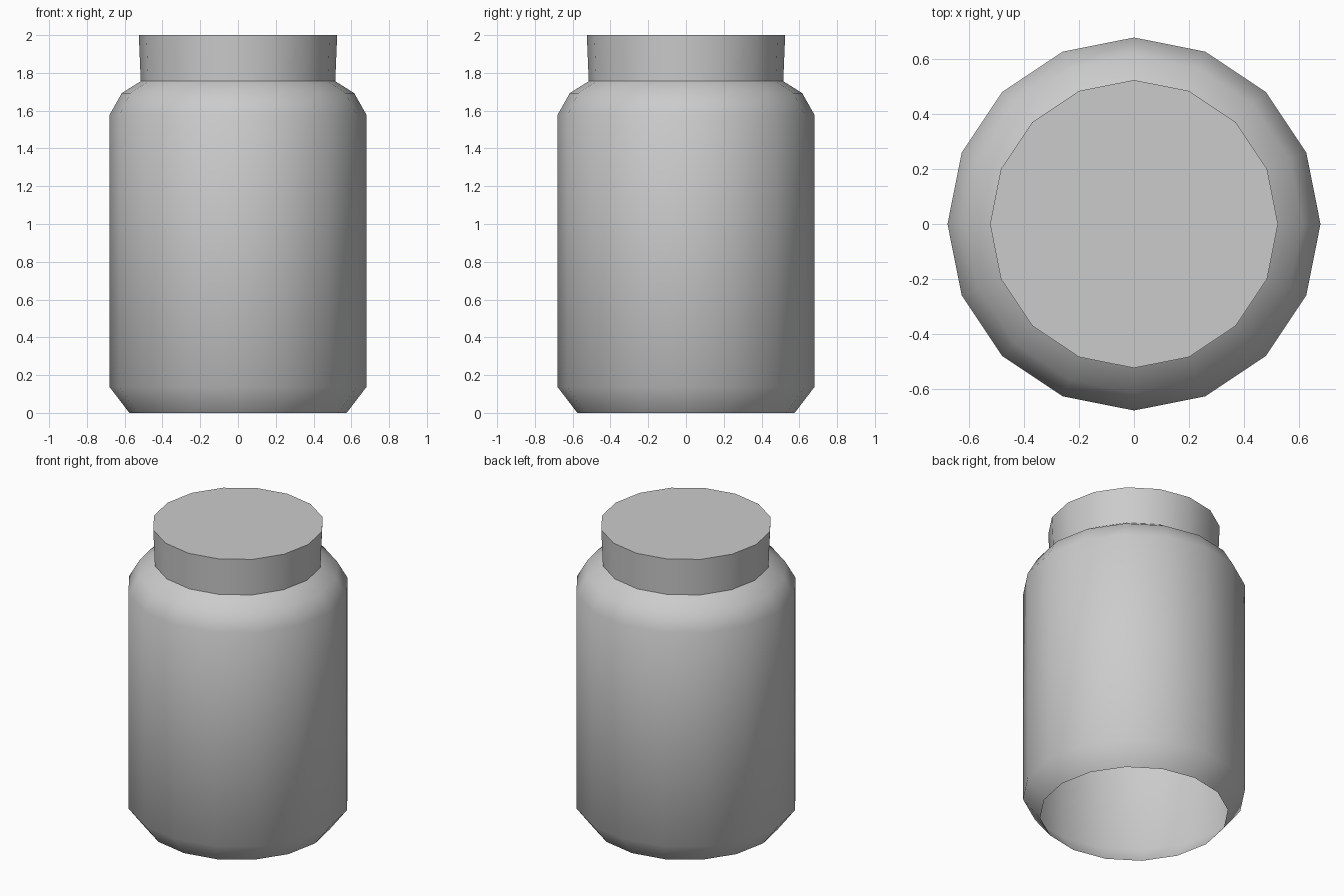
import bpy, bmesh, math

SIDES = 16

cube = bpy.data.objects.get("Cube")
if cube:
    bpy.data.objects.remove(cube, do_unlink=True)

# One plain grey for the whole jar
grey = bpy.data.materials.new("plain_grey")
grey.use_nodes = True
colour = (0.6, 0.6, 0.6, 1)
grey.diffuse_color = colour
grey.node_tree.nodes["Principled BSDF"].inputs["Base Color"].default_value = colour


def lathe(name, profile, cap_top=False):
    """Turn a (radius, height) profile, listed bottom to top, about z."""
    bm = bmesh.new()
    rings = []
    for r, z in profile:
        angles = [math.tau * i / SIDES for i in range(SIDES)]
        rings.append([bm.verts.new((r * math.cos(a), r * math.sin(a), z)) for a in angles])
    for low, high in zip(rings, rings[1:]):
        for i in range(SIDES):
            j = (i + 1) % SIDES
            bm.faces.new((low[i], low[j], high[j], high[i]))
    if cap_top:
        bm.faces.new(rings[-1])
    mesh = bpy.data.meshes.new(name)
    bm.to_mesh(mesh)
    bm.free()
    mesh.materials.append(grey)
    obj = bpy.data.objects.new(name, mesh)
    bpy.context.collection.objects.link(obj)
    bpy.ops.object.select_all(action="DESELECT")
    obj.select_set(True)
    bpy.context.view_layer.objects.active = obj
    bpy.ops.object.shade_smooth_by_angle(angle=math.radians(45))
    return obj


# Jar body: chamfered foot, straight wall, rounded shoulder, open underneath
lathe("jar_body", [(0.575, 0), (0.68, 0.137), (0.68, 1.578), (0.615, 1.693), (0.515, 1.756)])

# Lid: slightly flared band with a flat top
lathe("jar_lid", [(0.515, 1.756), (0.525, 2.0)], cap_top=True)
